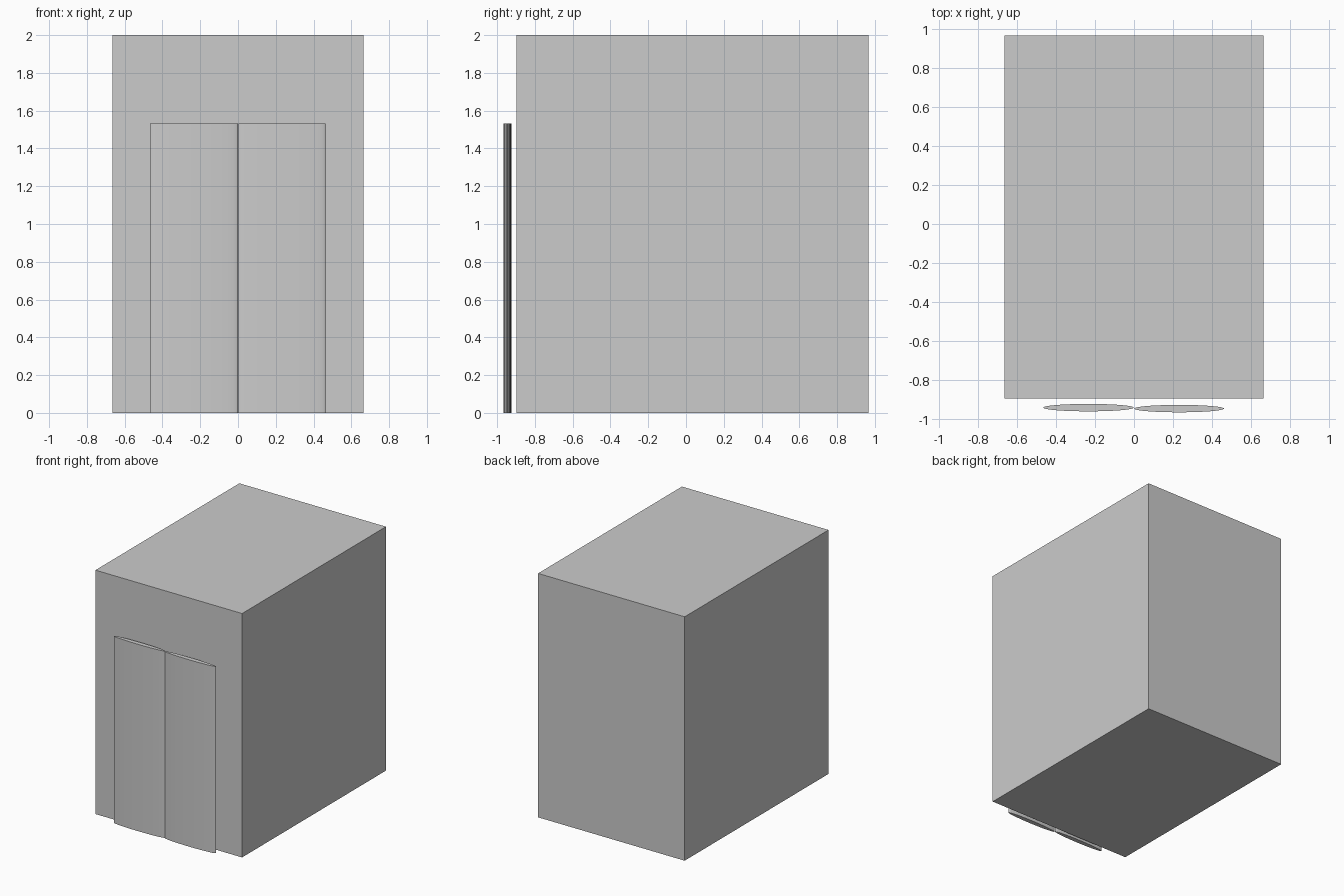
import bpy
import math

if "Cube" in bpy.data.objects:
    bpy.data.objects.remove(bpy.data.objects["Cube"])

HEIGHT = 2.0
DOOR_HEIGHT = 1.532


def add_box(name, x0, x1, y0, y1, z0, z1):
    bpy.ops.mesh.primitive_cube_add(
        size=1, location=((x0 + x1) / 2, (y0 + y1) / 2, (z0 + z1) / 2))
    ob = bpy.context.object
    ob.name = name
    ob.scale = (x1 - x0, y1 - y0, z1 - z0)
    bpy.ops.object.transform_apply(location=False, rotation=False, scale=True)
    return ob


def add_door(name, x, y, half_width, half_depth):
    # flattened cylinder standing on the floor
    bpy.ops.mesh.primitive_cylinder_add(
        vertices=64, radius=1, depth=DOOR_HEIGHT, location=(x, y, DOOR_HEIGHT / 2))
    ob = bpy.context.object
    ob.name = name
    ob.scale = (half_width, half_depth, 1)
    bpy.ops.object.transform_apply(location=False, rotation=False, scale=True)
    bpy.ops.object.shade_smooth_by_angle(angle=math.radians(30))
    return ob


# main cabin block
add_box("cabin_body", -0.665, 0.665, -0.897, 0.967, 0, HEIGHT)

# two bowed door leaves just in front of the cabin
add_door("left_door", -0.2335, -0.943, 0.2325, 0.019)
add_door("right_door", 0.232, -0.948, 0.230, 0.019)
